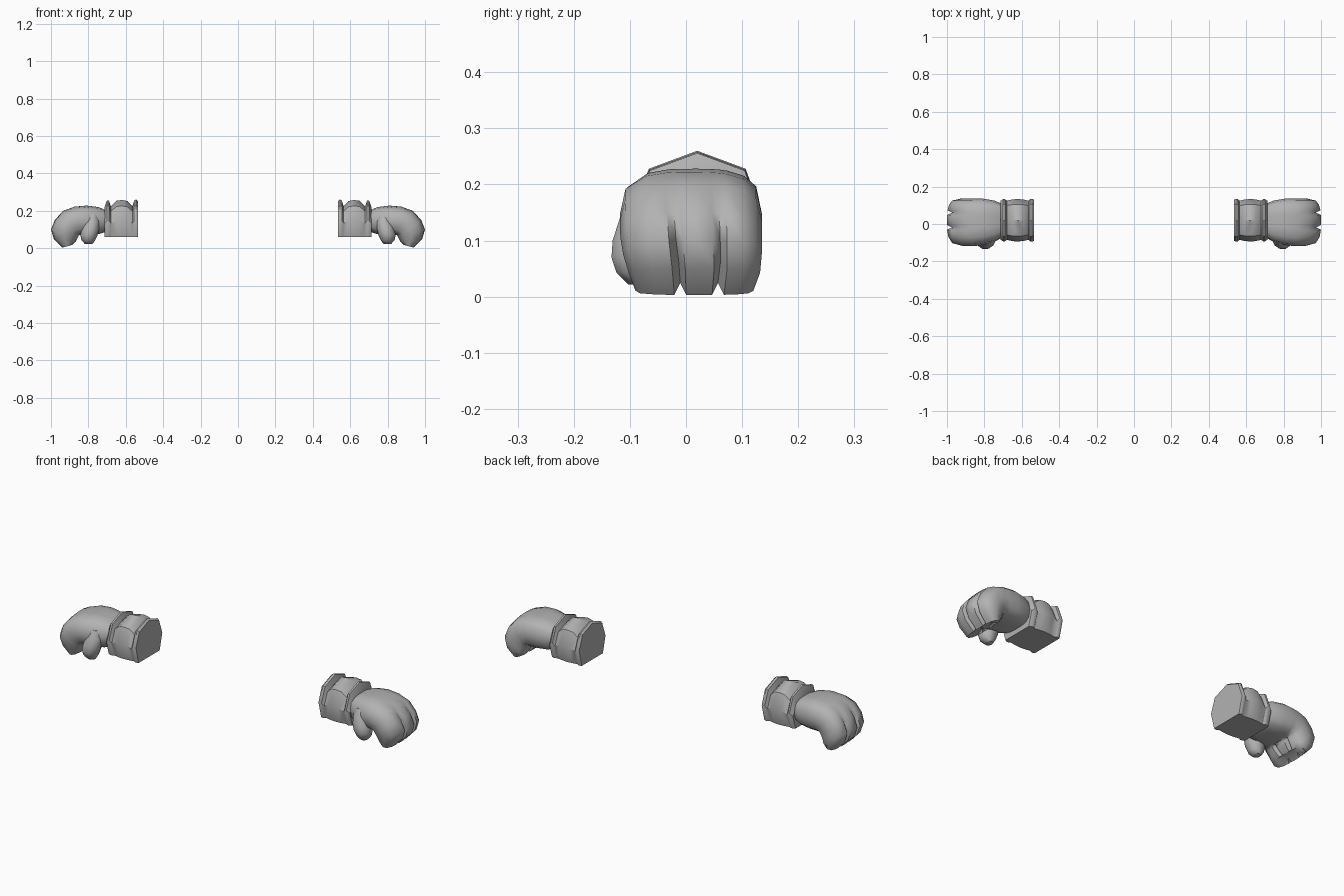
import bpy, bmesh, math

cube = bpy.data.objects.get("Cube")
if cube:
    bpy.data.objects.remove(cube, do_unlink=True)

grey = bpy.data.materials.new("glove_grey")
grey.use_nodes = True
colour = (0.45, 0.45, 0.45, 1)
grey.diffuse_color = colour
grey.node_tree.nodes["Principled BSDF"].inputs["Base Color"].default_value = colour


def loft(name, rings, side, angle):
    """Skin a list of equal rings, cap both ends, and place on one side (+1 or -1)."""
    bm = bmesh.new()
    rows = [[bm.verts.new((side * x, y, z)) for x, y, z in ring] for ring in rings]
    for a, b in zip(rows, rows[1:]):
        for i in range(len(a)):
            j = (i + 1) % len(a)
            bm.faces.new((a[i], a[j], b[j], b[i]))
    bm.faces.new(rows[0])
    bm.faces.new(rows[-1])
    bmesh.ops.triangulate(bm, faces=[f for f in bm.faces if len(f.verts) > 4])
    bmesh.ops.recalc_face_normals(bm, faces=bm.faces)
    mesh = bpy.data.meshes.new(name)
    bm.to_mesh(mesh)
    bm.free()
    mesh.materials.append(grey)
    obj = bpy.data.objects.new(name, mesh)
    bpy.context.collection.objects.link(obj)
    bpy.ops.object.select_all(action="DESELECT")
    obj.select_set(True)
    bpy.context.view_layer.objects.active = obj
    bpy.ops.object.shade_smooth_by_angle(angle=math.radians(angle))


# Cuff: seven-sided section with a flat underside, scaled along the wrist
section = [(0, 1), (0.75, 0.84), (1, 0.45), (0.8, 0), (-0.8, 0), (-1, 0.45), (-0.75, 0.84)]
cuff_steps = [(0.535, 0.96), (0.545, 1), (0.555, 0.98), (0.565, 0.91), (0.59, 0.96),
              (0.62, 0.99), (0.65, 0.97), (0.68, 0.91), (0.69, 0.98), (0.7, 0.98), (0.714, 0.9)]
cuff = [[(x, 0.02 + 0.115 * s * y, 0.06 + 0.2 * z * (2 * s - 1 if s < 0.96 else s))
         for y, z in section] for x, s in cuff_steps]

# Hand: back-of-hand point, palm point, width limits, finger groove depth
hand_steps = [
    ((0.7, 0.2), (0.7, 0.09), -0.07, 0.105, 0),
    ((0.745, 0.22), (0.745, 0.075), -0.095, 0.125, 0),
    ((0.81, 0.228), (0.8, 0.07), -0.112, 0.135, 0),
    ((0.875, 0.222), (0.835, 0.07), -0.118, 0.135, 0),
    ((0.935, 0.2), (0.85, 0.07), -0.118, 0.135, 0.02),
    ((0.98, 0.15), (0.855, 0.06), -0.117, 0.135, 0.12),
    ((1.0, 0.1), (0.86, 0.05), -0.112, 0.135, 0.24),
    ((0.985, 0.05), (0.868, 0.035), -0.102, 0.132, 0.3),
    ((0.94, 0.003), (0.885, 0.018), -0.09, 0.12, 0.3),
]
columns = [0.04, 0.18, 0.33, 0.38, 0.43, 0.54, 0.65, 0.7, 0.75, 0.87, 0.96]
grooves = (0.38, 0.7)


def hand_ring(outer, inner, y0, y1, groove):
    """Rounded section whose two grooves divide the three fingers."""
    ring = []
    path = [(0, 0)] + [(u, 1) for u in columns] + [(1, 0)] + [(u, -1) for u in reversed(columns)]
    for u, face in path:
        bulge = (1 - abs(2 * u - 1) ** 3) ** (1 / 3)
        cut = groove if u in grooves else 0
        t = 0.5 + 0.5 * face * bulge * (1 - 1.6 * cut)
        x = inner[0] + (outer[0] - inner[0]) * t
        z = inner[1] + (outer[1] - inner[1]) * t + 0.06 * cut
        ring.append((x, y0 + (y1 - y0) * u, z))
    return ring


hand = [hand_ring(*step) for step in hand_steps]

# Thumb: centre x, y, z and radii of each ring, hanging beside the palm
thumb_steps = [(0.775, -0.07, 0.18, 0.025, 0.03), (0.78, -0.078, 0.14, 0.042, 0.042),
               (0.79, -0.088, 0.1, 0.047, 0.045), (0.797, -0.09, 0.07, 0.046, 0.045),
               (0.8, -0.088, 0.043, 0.037, 0.038), (0.798, -0.082, 0.022, 0.02, 0.022)]
angles = [math.tau * i / 10 for i in range(10)]
thumb = [[(x + rx * math.cos(a), y + ry * math.sin(a), z) for a in angles]
         for x, y, z, rx, ry in thumb_steps]

for label, side in (("left", 1), ("right", -1)):
    loft(label + "_cuff", cuff, side, 35)
    loft(label + "_hand", hand, side, 60)
    loft(label + "_thumb", thumb, side, 60)
